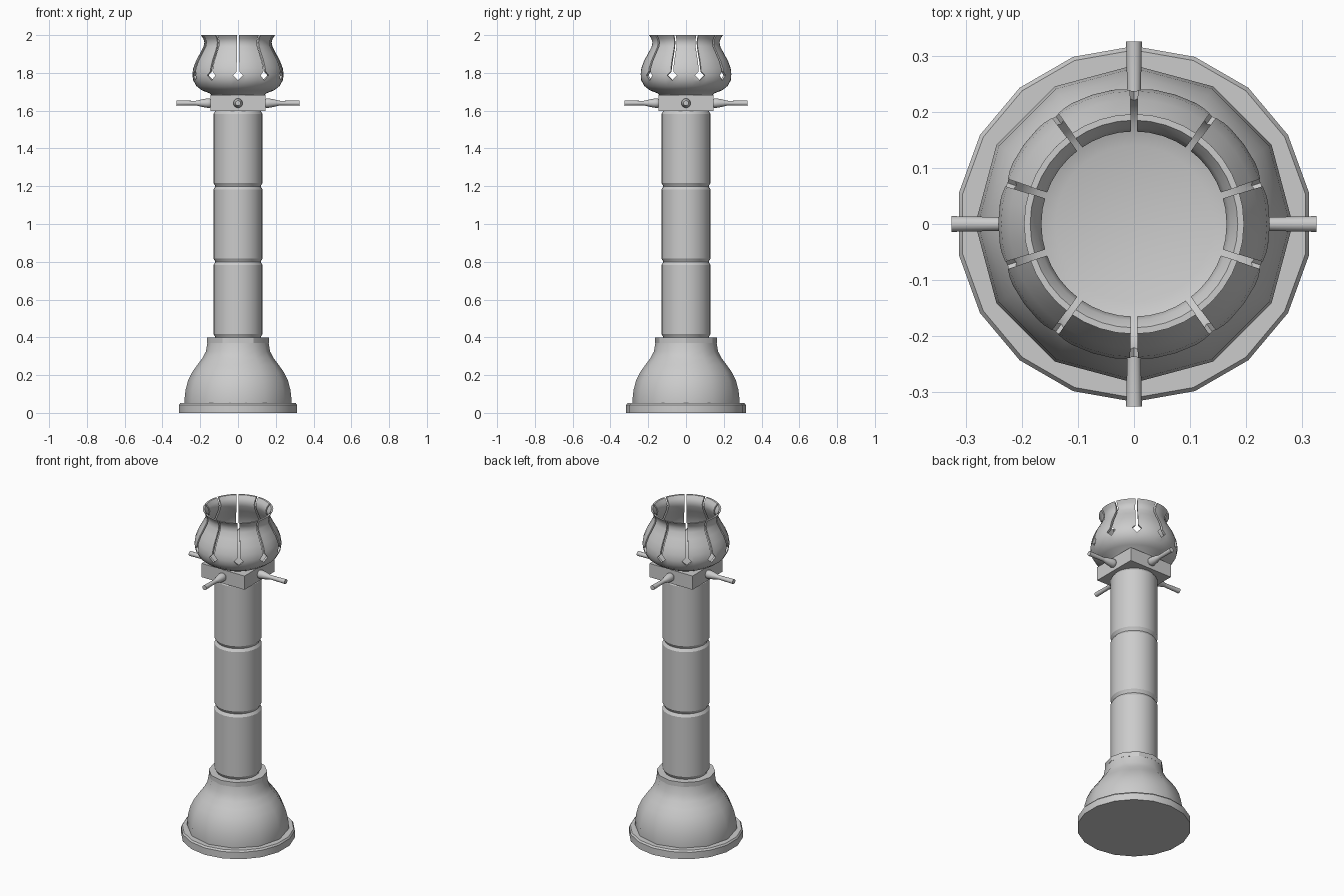
import bpy, bmesh, math
from mathutils import Matrix

if "Cube" in bpy.data.objects:
    bpy.data.objects.remove(bpy.data.objects["Cube"])


def finish(name, bm, angle=None):
    bmesh.ops.remove_doubles(bm, verts=bm.verts, dist=1e-5)
    bmesh.ops.recalc_face_normals(bm, faces=bm.faces)
    me = bpy.data.meshes.new(name)
    bm.to_mesh(me)
    bm.free()
    ob = bpy.data.objects.new(name, me)
    bpy.context.collection.objects.link(ob)
    bpy.ops.object.select_all(action='DESELECT')
    ob.select_set(True)
    bpy.context.view_layer.objects.active = ob
    if angle:
        bpy.ops.object.shade_smooth_by_angle(angle=math.radians(angle))
    return ob


def lathe(name, profile, sides, angle=35, matrix=None):
    """Revolve (radius, height) points about z, first vertex facing +y."""
    bm = bmesh.new()
    rings = []
    for r, z in profile:
        rings.append([bm.verts.new((r * math.cos(a), r * math.sin(a), z))
                      for a in (math.pi / 2 + math.tau * i / sides for i in range(sides))]
                     if r > 0 else [bm.verts.new((0, 0, z))] * sides)
    for lo, hi in zip(rings, rings[1:]):
        for i in range(sides):
            j = (i + 1) % sides
            vs = list(dict.fromkeys((lo[i], lo[j], hi[j], hi[i])))
            bm.faces.new(vs)
    if matrix:
        bm.transform(matrix)
    return finish(name, bm, angle)


# Stepped foot: plinth disc, bell and collar
lathe("plinth_disc", [(0, 0), (.317, 0), (.317, .042), (.31, .052), (0, .052)], 18, 30)
lathe("bell_foot", [(0, .05), (.283, .05), (.283, .075), (.278, .12), (.265, .17),
                    (.243, .215), (.215, .255), (.188, .29), (.17, .325),
                    (.162, .372), (0, .372)], 12, 50)
lathe("foot_collar", [(0, .37), (.163, .37), (.163, .398), (0, .398)], 12, 30)

# Three column drums with chamfered ends
for i in range(3):
    z = .4 + .4 * i
    lathe(f"column_drum_{i + 1}", [(0, z - .004), (.119, z - .004), (.123, z + .006),
                                   (.131, z + .018), (.131, z + .382), (.123, z + .394),
                                   (.119, z + .4), (0, z + .4)], 24, 30)

# Square block
bm = bmesh.new()
bmesh.ops.create_cube(bm, size=1, matrix=Matrix.Translation((0, 0, 1.64))
                      @ Matrix.Diagonal((.29, .29, .084, 1)))
finish("square_block", bm)

# Four turned pegs pointing outward
for i in range(4):
    m = (Matrix.Translation((0, 0, 1.64)) @ Matrix.Rotation(i * math.pi / 2, 4, 'Z')
         @ Matrix.Rotation(math.pi / 2, 4, 'Y'))
    lathe(f"peg_{i + 1}", [(0, .14), (.018, .14), (.025, .15), (.025, .162), (.02, .19),
                           (.013, .218), (.012, .225), (.014, .325), (0, .325)], 12, 40, m)

# Flared bowl shell
outer = [(.14, 1.682), (.15, 1.692), (.19, 1.707), (.22, 1.73), (.237, 1.76), (.242, 1.79),
         (.237, 1.825), (.222, 1.865), (.2, 1.905), (.182, 1.94), (.178, 1.962),
         (.184, 1.982), (.196, 2.0)]
inner = [(.185, 2.0), (.172, 1.982), (.165, 1.962), (.169, 1.938), (.187, 1.9),
         (.208, 1.86), (.223, 1.82), (.228, 1.79), (.223, 1.765), (.207, 1.738),
         (.18, 1.72), (.14, 1.708)]
bowl = lathe("slotted_bowl", [(0, 1.682)] + outer + inner + [(0, 1.7)], 40, None)

# Ten keyhole cutters: a narrow slit ending in a diamond
half = [(.0, 1.76), (.027, 1.787), (.007, 1.808), (.005, 2.05)]
shape = half + [(-x, z) for x, z in reversed(half[1:])]
bm = bmesh.new()
for i in range(10):
    rot = Matrix.Rotation(i * math.tau / 10, 4, 'Z')
    f = bm.faces.new([bm.verts.new(rot @ Matrix.Translation((x, .12, z)).to_translation())
                      for x, z in shape])
    ext = bmesh.ops.extrude_face_region(bm, geom=[f], use_keep_orig=True)
    for v in ext["geom"]:
        if isinstance(v, bmesh.types.BMVert):
            v.co += rot @ Matrix.Translation((0, .2, 0)).to_translation()
cutter = finish("slot_cutter", bm)
cutter.hide_render = True

# Cut the slots, then drop the cutter
mod = bowl.modifiers.new("slots", 'BOOLEAN')
mod.operation = 'DIFFERENCE'
mod.solver = 'EXACT'
mod.object = cutter
bpy.ops.object.select_all(action='DESELECT')
bowl.select_set(True)
bpy.context.view_layer.objects.active = bowl
bpy.ops.object.modifier_apply(modifier="slots")
bpy.data.objects.remove(cutter)
bpy.ops.object.shade_smooth_by_angle(angle=math.radians(35))
